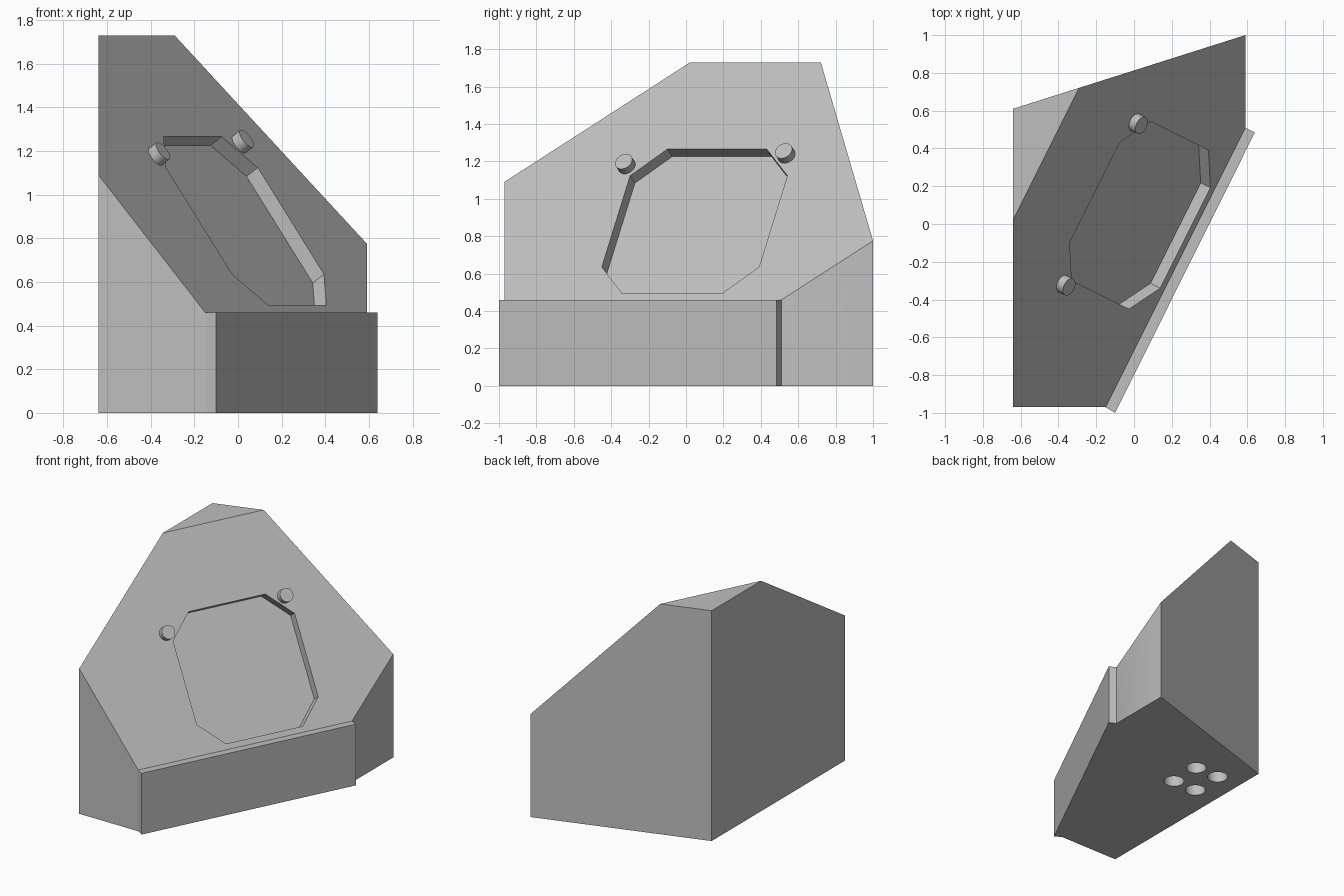
import bpy, bmesh, math
from mathutils import Matrix, Vector

if "Cube" in bpy.data.objects:
    bpy.data.objects.remove(bpy.data.objects["Cube"], do_unlink=True)

grey = bpy.data.materials.new("plain_grey")
grey.use_nodes = True
grey.diffuse_color = (0.52, 0.52, 0.52, 1)
grey.node_tree.nodes["Principled BSDF"].inputs["Base Color"].default_value = grey.diffuse_color

# Frame of the sloping panel: u along its foot, v up the slope, n outward
SLOPE = math.atan(1.44)
foot = Vector((-0.15, -0.97, 0.46))
u = Vector((1, 2, 0)).normalized()
outward = Vector((2, -1, 0)).normalized()
n = outward * math.sin(SLOPE) + Vector((0, 0, math.cos(SLOPE)))
v = n.cross(u)
panel = Matrix.Translation(foot) @ Matrix((u, v, n)).transposed().to_4x4()


def prism(name, points, low, high, matrix=Matrix(), cut=None):
    """Extrude a flat outline; optionally slice away all above a plane."""
    bm = bmesh.new()
    face = bm.faces.new([bm.verts.new((x, y, low)) for x, y in points])
    top = bmesh.ops.extrude_face_region(bm, geom=[face])["geom"]
    bmesh.ops.translate(bm, vec=(0, 0, high - low),
                        verts=[g for g in top if isinstance(g, bmesh.types.BMVert)])
    if cut:
        geom = bm.verts[:] + bm.edges[:] + bm.faces[:]
        made = bmesh.ops.bisect_plane(bm, geom=geom, dist=1e-5, plane_co=cut[0],
                                      plane_no=cut[1], clear_outer=True)["geom_cut"]
        edges = [e for e in bm.edges if e.is_boundary]
        bmesh.ops.holes_fill(bm, edges=edges, sides=0)
    bmesh.ops.recalc_face_normals(bm, faces=bm.faces[:])
    bm.transform(matrix)
    mesh = bpy.data.meshes.new(name)
    bm.to_mesh(mesh)
    bm.free()
    mesh.materials.append(grey)
    obj = bpy.data.objects.new(name, mesh)
    bpy.context.collection.objects.link(obj)
    return obj


def circle(x, y, r, sides=32):
    return [(x + r * math.cos(math.tau * i / sides), y + r * math.sin(math.tau * i / sides))
            for i in range(sides)]


def select(obj):
    bpy.ops.object.select_all(action='DESELECT')
    obj.select_set(True)
    bpy.context.view_layer.objects.active = obj


def carve(obj, cutter):
    cutter.hide_render = True
    mod = obj.modifiers.new("carve", 'BOOLEAN')
    mod.operation, mod.solver, mod.object = 'DIFFERENCE', 'EXACT', cutter
    select(obj)
    bpy.ops.object.modifier_apply(modifier=mod.name)
    bpy.data.objects.remove(cutter, do_unlink=True)


# Housing: five-sided block sliced by the sloping panel
body = prism("housing", [(-0.64, 0.61), (-0.64, -0.97), (-0.15, -0.97), (0.59, 0.51), (0.59, 1.0)],
             0, 1.73, cut=(foot, n))

# Octagonal recess in the panel
cu, cv, half, flat = 0.99, 0.511, 0.47, 0.297
octagon = [(flat, -half), (half, -flat), (half, flat), (flat, half),
           (-flat, half), (-half, flat), (-half, -flat), (-flat, -half)]
carve(body, prism("recess_cutter", [(cu + a, cv + b) for a, b in octagon], -0.07, 0.1, panel))

# Four round holes in the underside
for x in (-0.445, -0.247):
    for y in (0.145, 0.39):
        carve(body, prism("hole_cutter", circle(x, y, 0.071), -0.1, 0.2))

# Low front plate along the foot of the panel
prism("front_plate", [(-0.15, -0.97), (-0.10, -1.0), (0.64, 0.485), (0.59, 0.51)], 0, 0.46)

# Two knobs standing on the panel
knobs = [prism(name, circle(a, b, 0.049), -0.005, 0.046, panel)
         for name, a, b in (("right_knob", 0.483, 0.869), ("left_knob", 1.419, 0.938))]

for obj in [body] + knobs:
    select(obj)
    bpy.ops.object.shade_smooth_by_angle(angle=math.radians(30))
